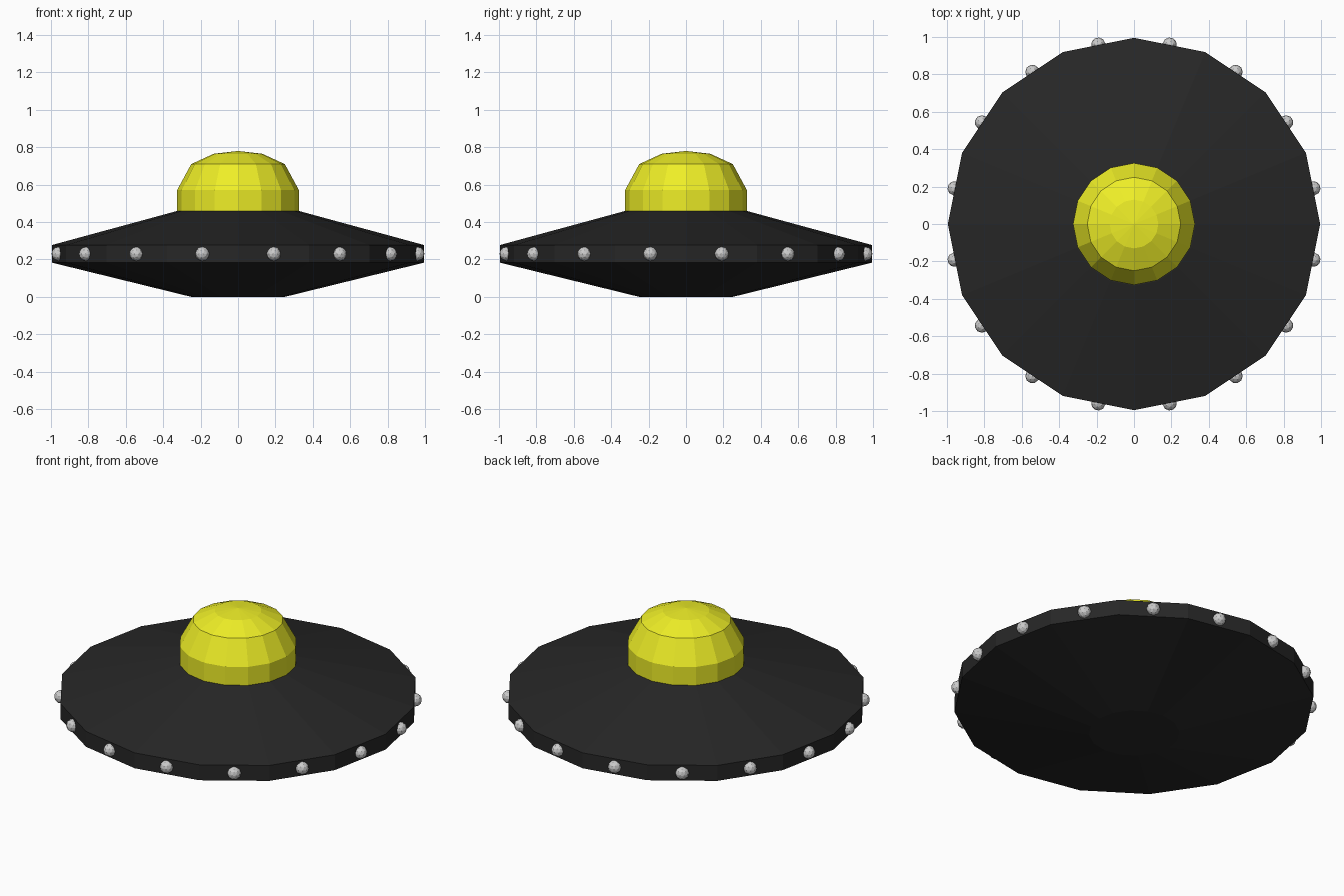
import bpy, bmesh, math

if "Cube" in bpy.data.objects:
    bpy.data.objects.remove(bpy.data.objects["Cube"])

SIDES = 16


def material(name, rgb):
    mat = bpy.data.materials.new(name)
    mat.diffuse_color = (*rgb, 1.0)
    mat.use_nodes = True
    mat.node_tree.nodes["Principled BSDF"].inputs["Base Color"].default_value = mat.diffuse_color
    return mat


def lathe(name, profile, mat):
    """Spin (radius, height) points into a flat-faced body; radius 0 makes a tip."""
    bm = bmesh.new()
    rings = []
    for r, z in profile:
        count = 1 if r == 0 else SIDES
        rings.append([bm.verts.new((r * math.cos(math.tau * i / SIDES),
                                    r * math.sin(math.tau * i / SIDES), z))
                      for i in range(count)])
    for low, high in zip(rings, rings[1:]):
        for i in range(SIDES):
            j = (i + 1) % SIDES
            if len(high) == 1:
                bm.faces.new((low[i], low[j], high[0]))
            else:
                bm.faces.new((low[i], low[j], high[j], high[i]))
    # close open ends
    bm.faces.new(rings[0][::-1])
    if len(rings[-1]) > 1:
        bm.faces.new(rings[-1])
    mesh = bpy.data.meshes.new(name)
    bm.to_mesh(mesh)
    bm.free()
    mesh.materials.append(mat)
    obj = bpy.data.objects.new(name, mesh)
    bpy.context.collection.objects.link(obj)
    return obj


black = material("hull_black", (0.02, 0.02, 0.02))
yellow = material("dome_yellow", (0.85, 0.85, 0.02))

# Saucer hull
lathe("saucer_hull", [(0.25, 0.0), (0.995, 0.183), (0.995, 0.277), (0.33, 0.458)], black)

# Cockpit dome
lathe("cockpit_dome", [(0.326, 0.458), (0.326, 0.57), (0.25, 0.71),
                       (0.13, 0.765), (0, 0.78)], yellow)

# Rim lights, one in the middle of each rim face
for k in range(SIDES):
    a = math.tau * (k + 0.5) / SIDES
    bpy.ops.mesh.primitive_ico_sphere_add(
        subdivisions=2, radius=0.038,
        location=(0.978 * math.cos(a), 0.978 * math.sin(a), 0.23),
        rotation=(0, 0, a))
    bpy.context.object.name = f"rim_light_{k + 1}"
